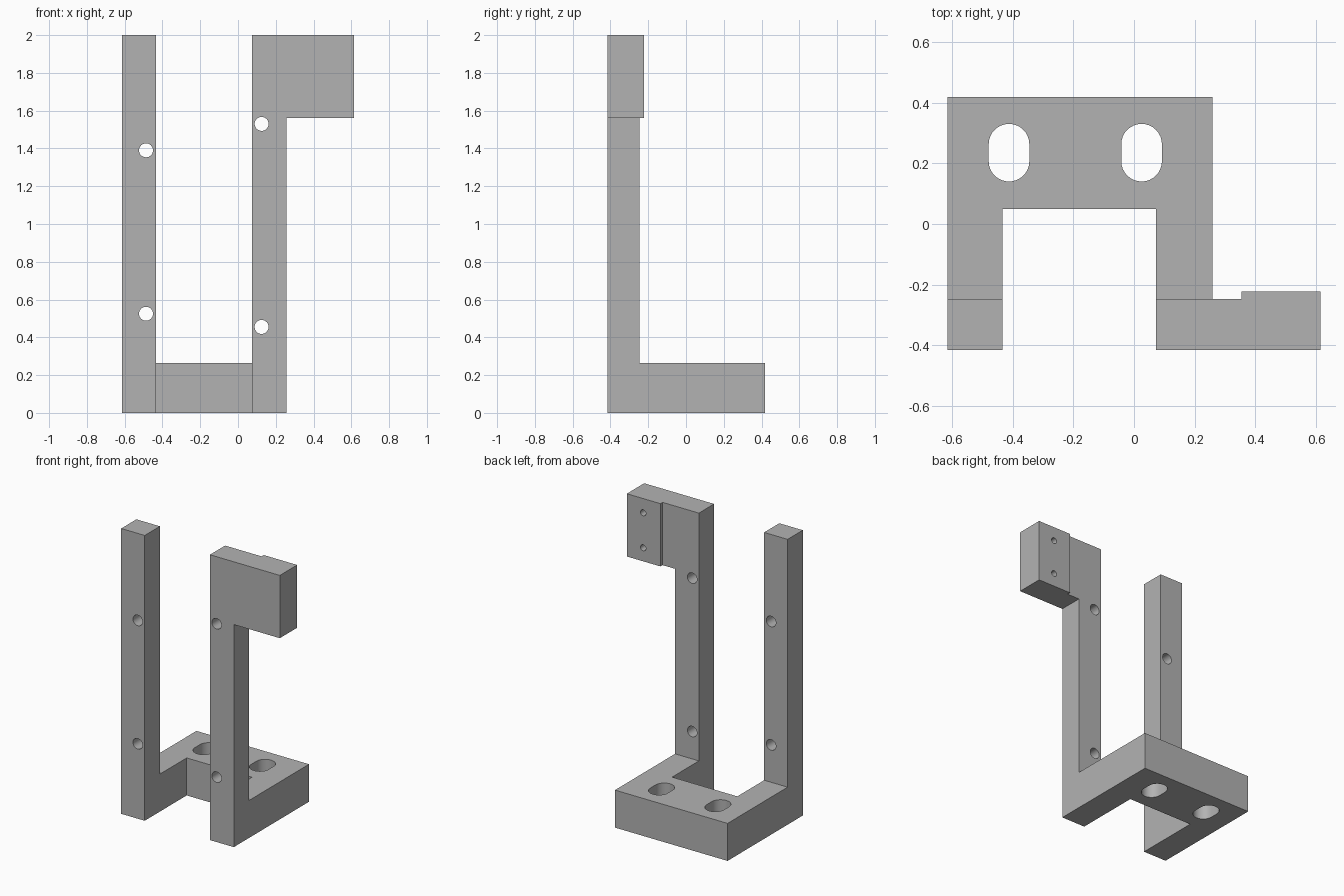
import bpy, bmesh, math

cube = bpy.data.objects.get("Cube")
if cube:
    bpy.data.objects.remove(cube, do_unlink=True)

grey = bpy.data.materials.new("plain grey")
grey.use_nodes = True
colour = (0.45, 0.45, 0.45, 1)
grey.diffuse_color = colour
grey.node_tree.nodes["Principled BSDF"].inputs["Base Color"].default_value = colour

FRONT, BAR_BACK, BACK = -0.415, -0.247, 0.418
LEFT, RIGHT, TOP = -0.615, 0.258, 2.0
IN_LEFT, IN_RIGHT, IN_BACK = -0.433, 0.073, 0.05
BASE_TOP = 0.263


def prism(name, outline, low, high, axis="z"):
    """Extrude an outline along z, or along y when the outline is in x and z."""
    place = (lambda a, b, c: (a, b, c)) if axis == "z" else (lambda a, b, c: (a, c, b))
    bm = bmesh.new()
    face = bm.faces.new([bm.verts.new(place(a, b, low)) for a, b in outline])
    new = bmesh.ops.extrude_face_region(bm, geom=[face])["geom"]
    for v in new:
        if isinstance(v, bmesh.types.BMVert):
            v.co["xyz".index(axis)] = high
    bmesh.ops.recalc_face_normals(bm, faces=bm.faces)
    mesh = bpy.data.meshes.new(name)
    bm.to_mesh(mesh)
    bm.free()
    mesh.materials.append(grey)
    ob = bpy.data.objects.new(name, mesh)
    bpy.context.collection.objects.link(ob)
    return ob


def rect(a0, a1, b0, b1):
    return [(a0, b0), (a1, b0), (a1, b1), (a0, b1)]


def oblong(a, b, radius, half=0.0, steps=32):
    """Circle, or a slot when its two halves are pulled apart along b."""
    points = []
    for side in (1, -1):
        for i in range(steps // 2 + (1 if half else 0)):
            t = 2 * math.pi * i / steps
            points.append((a + side * radius * math.cos(t),
                           b + side * (half + radius * math.sin(t))))
    return points


def combine(body, tool, operation):
    tool.hide_render = True
    mod = body.modifiers.new(tool.name, "BOOLEAN")
    mod.operation, mod.object, mod.solver = operation, tool, "EXACT"
    bpy.context.view_layer.update()
    result = bpy.data.meshes.new_from_object(
        body.evaluated_get(bpy.context.evaluated_depsgraph_get()))
    body.modifiers.clear()
    body.data = result
    bpy.data.objects.remove(tool, do_unlink=True)


# U-shaped block, cut back to a base with two uprights
bracket = prism("bracket", [
    (LEFT, FRONT), (IN_LEFT, FRONT), (IN_LEFT, IN_BACK), (IN_RIGHT, IN_BACK),
    (IN_RIGHT, FRONT), (RIGHT, FRONT), (RIGHT, BACK), (LEFT, BACK)], 0, TOP)
combine(bracket, prism("clearance", rect(-1, 1, BAR_BACK, 1), BASE_TOP, 3), "DIFFERENCE")

# Side head with a raised mounting pad on its back
head = [(IN_RIGHT, FRONT), (0.615, FRONT), (0.615, -0.223),
        (0.355, -0.223), (0.355, BAR_BACK), (IN_RIGHT, BAR_BACK)]
combine(bracket, prism("head", head, 1.56, TOP), "UNION")

# Slots through the base
for x in (-0.412, 0.025):
    combine(bracket, prism("slot", oblong(x, 0.235, 0.067, 0.028), -0.1, 0.5), "DIFFERENCE")

# Holes through the uprights
for x, z in ((-0.487, 1.39), (-0.487, 0.525), (0.125, 1.53), (0.125, 0.455)):
    combine(bracket, prism("hole", oblong(x, z, 0.037), -0.6, 0, "y"), "DIFFERENCE")

# Blind holes in the pad
for z in (1.655, 1.9):
    combine(bracket, prism("pad_hole", oblong(0.488, z, 0.021), -0.34, 0, "y"), "DIFFERENCE")

# Smooth bores, sharp edges
for ob in bpy.context.selected_objects:
    ob.select_set(False)
bracket.select_set(True)
bpy.context.view_layer.objects.active = bracket
bpy.ops.object.shade_smooth_by_angle(angle=math.radians(30))
